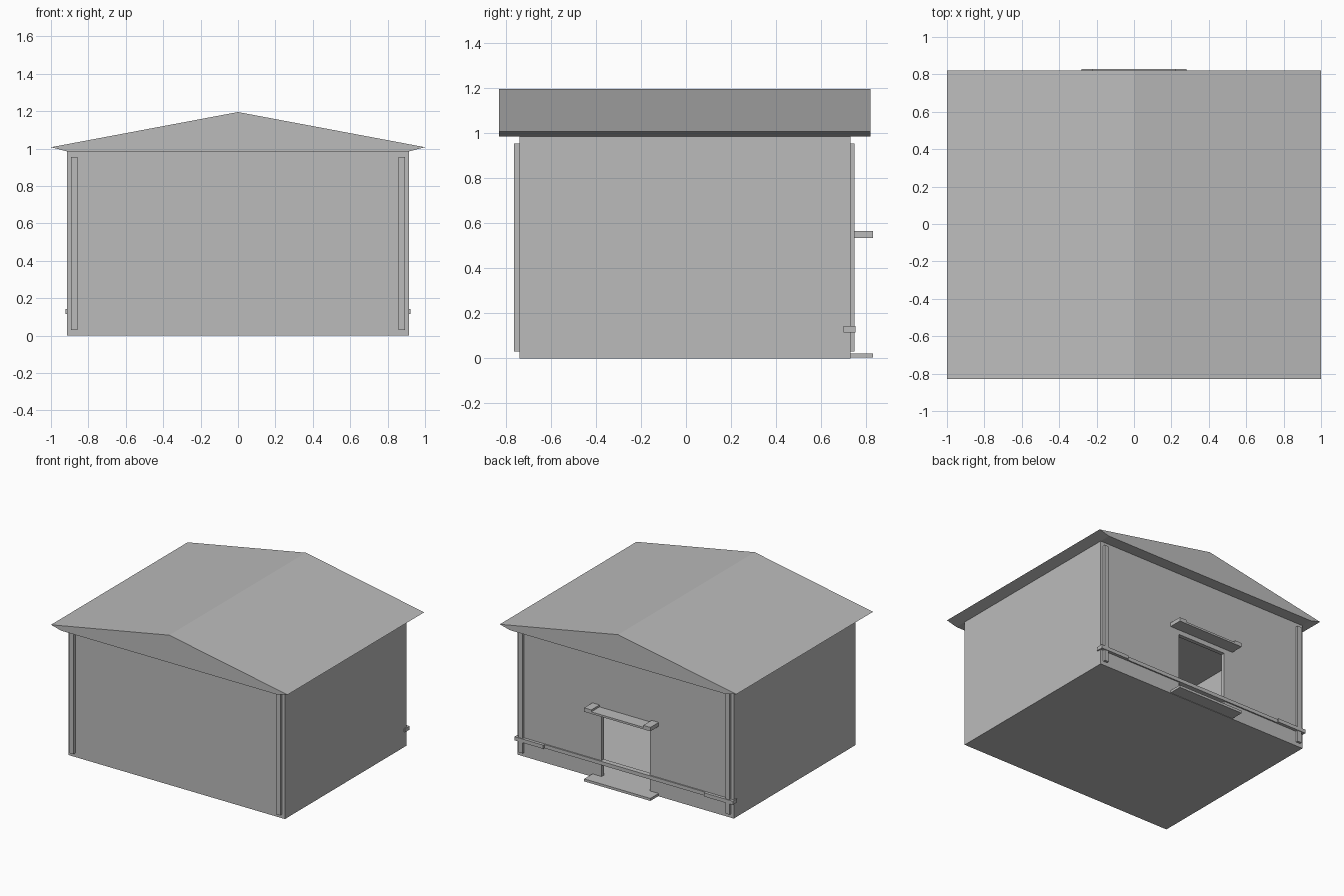
import bpy

if "Cube" in bpy.data.objects:
    bpy.data.objects.remove(bpy.data.objects["Cube"])

# One flat grey for the whole model
grey = bpy.data.materials.new("light grey")
grey.diffuse_color = (0.5, 0.5, 0.5, 1)
grey.use_nodes = True
grey.node_tree.nodes["Principled BSDF"].inputs["Base Color"].default_value = grey.diffuse_color


def add_mesh(name, verts, faces):
    mesh = bpy.data.meshes.new(name)
    mesh.from_pydata(verts, [], faces)
    mesh.materials.append(grey)
    obj = bpy.data.objects.new(name, mesh)
    bpy.context.collection.objects.link(obj)
    return obj


def prism(name, profile, y0, y1):
    """Extrude a counter-clockwise (x, z) profile from y0 to y1."""
    n = len(profile)
    verts = [(x, y, z) for y in (y0, y1) for x, z in profile]
    faces = [tuple(range(n)), tuple(reversed(range(n, 2 * n)))]
    faces += [(i, i + n, (i + 1) % n + n, (i + 1) % n) for i in range(n)]
    return add_mesh(name, verts, faces)


def box(name, x0, x1, y0, y1, z0, z1):
    return prism(name, [(x0, z0), (x1, z0), (x1, z1), (x0, z1)], y0, y1)


def cut(target, cutter):
    cutter.hide_render = True
    cutter.display_type = 'WIRE'
    mod = target.modifiers.new("cut", 'BOOLEAN')
    mod.operation = 'DIFFERENCE'
    mod.solver = 'EXACT'
    mod.object = cutter
    bpy.context.view_layer.objects.active = target
    bpy.ops.object.modifier_apply(modifier=mod.name)
    bpy.data.objects.remove(cutter)


# Hollow walls and floor, with a doorway in the back wall
W, Y0, Y1, TOP, T = 0.915, -0.74, 0.73, 0.985, 0.03
walls = box("walls", -W, W, Y0, Y1, 0, TOP)
cut(walls, box("room_cutter", -W + T, W - T, Y0 + T, Y1 - T, 0.02, 1.1))
cut(walls, box("doorway_cutter", -0.205, 0.205, 0.6, 0.9, 0.02, 0.5))

# Gable roof with bevelled eaves
prism("roof", [(-W, TOP), (W, TOP), (1, 1.007), (0, 1.195), (-1, 1.007)],
      -0.83, 0.82)

# Step below the doorway and canopy above it
box("door_step", -0.28, 0.28, Y1, 0.83, 0.003, 0.022)
box("canopy", -0.22, 0.22, Y1, 0.83, 0.535, 0.55)

# Rail across the back wall
box("rail", -0.68, 0.68, 0.70, 0.74, 0.115, 0.143)

# Mirrored parts: corner posts, canopy ends, rail ends
for side, s in (("left", -1), ("right", 1)):
    def pair(name, a, b, *rest):
        box(f"{side}_{name}", min(s * a, s * b), max(s * a, s * b), *rest)
    pair("front_post", 0.857, 0.892, -0.763, Y0, 0.03, 0.955)
    pair("back_post", 0.857, 0.892, Y1, 0.748, 0.03, 0.955)
    pair("canopy_end", 0.22, 0.28, Y1, 0.83, 0.535, 0.565)
    pair("rail_end", 0.68, 0.923, 0.70, 0.753, 0.115, 0.143)
